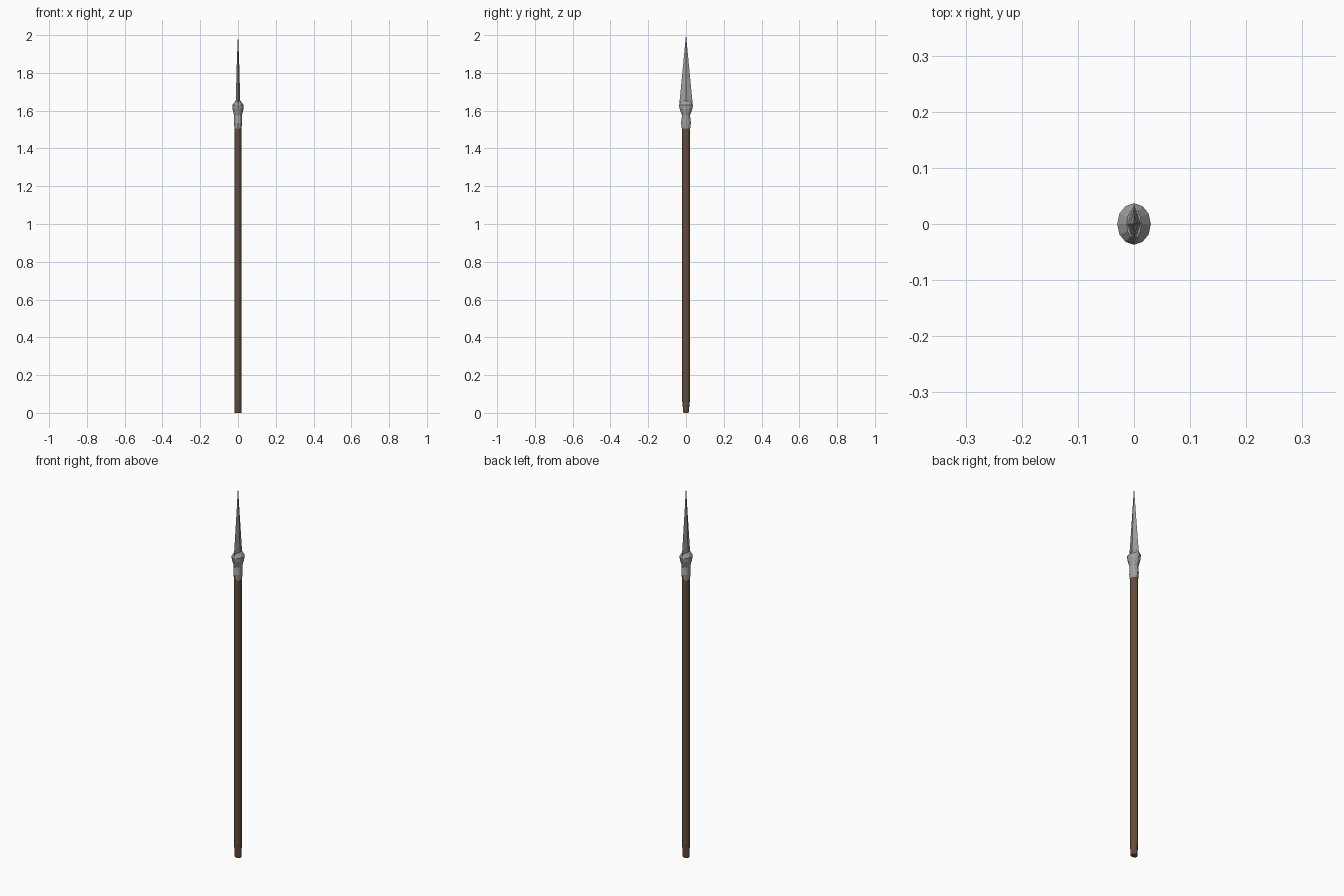
import bpy, math

if "Cube" in bpy.data.objects:
    bpy.data.objects.remove(bpy.data.objects["Cube"])

def make(name, verts, faces, color=None):
    me = bpy.data.meshes.new(name)
    me.from_pydata(verts, [], faces)
    ob = bpy.data.objects.new(name, me)
    bpy.context.collection.objects.link(ob)
    if color:
        mat = bpy.data.materials.new(name + "_material")
        mat.diffuse_color = color
        mat.use_nodes = True
        mat.node_tree.nodes["Principled BSDF"].inputs["Base Color"].default_value = mat.diffuse_color
        me.materials.append(mat)
    return ob

def loft(name, rings, sides, color=None):
    """Stack of elliptical rings (z, x radius, y radius), capped at both ends."""
    verts, faces = [], []
    for z, rx, ry in rings:
        for i in range(sides):
            a = 2 * math.pi * i / sides
            verts.append((rx * math.cos(a), ry * math.sin(a), z))
    for r in range(len(rings) - 1):
        for i in range(sides):
            j = (i + 1) % sides
            a, b = r * sides, (r + 1) * sides
            faces.append((a + i, a + j, b + j, b + i))
    faces.append(tuple(reversed(range(sides))))
    faces.append(tuple(range((len(rings) - 1) * sides, len(rings) * sides)))
    return make(name, verts, faces, color)

# wooden shaft, pinched front to back at the butt
loft("shaft", [(0, .018, .014), (.07, .0185, .021), (1.52, .0185, .021)],
     12, (.13, .075, .045, 1))

# metal socket with waist and flared collar
loft("socket", [(1.505, .019, .022), (1.535, .021, .026), (1.575, .021, .021),
                (1.61, .029, .034), (1.63, .03, .037), (1.652, .013, .026)],
     12, (.35, .35, .35, 1))

# diamond-section blade, broad along y, narrowing to a point
loft("blade", [(1.62, .013, .034), (1.65, .012, .034), (1.70, .0105, .029),
               (1.85, .0065, .0145), (2.0, .0004, .0004)],
     4, (.35, .35, .35, 1))
